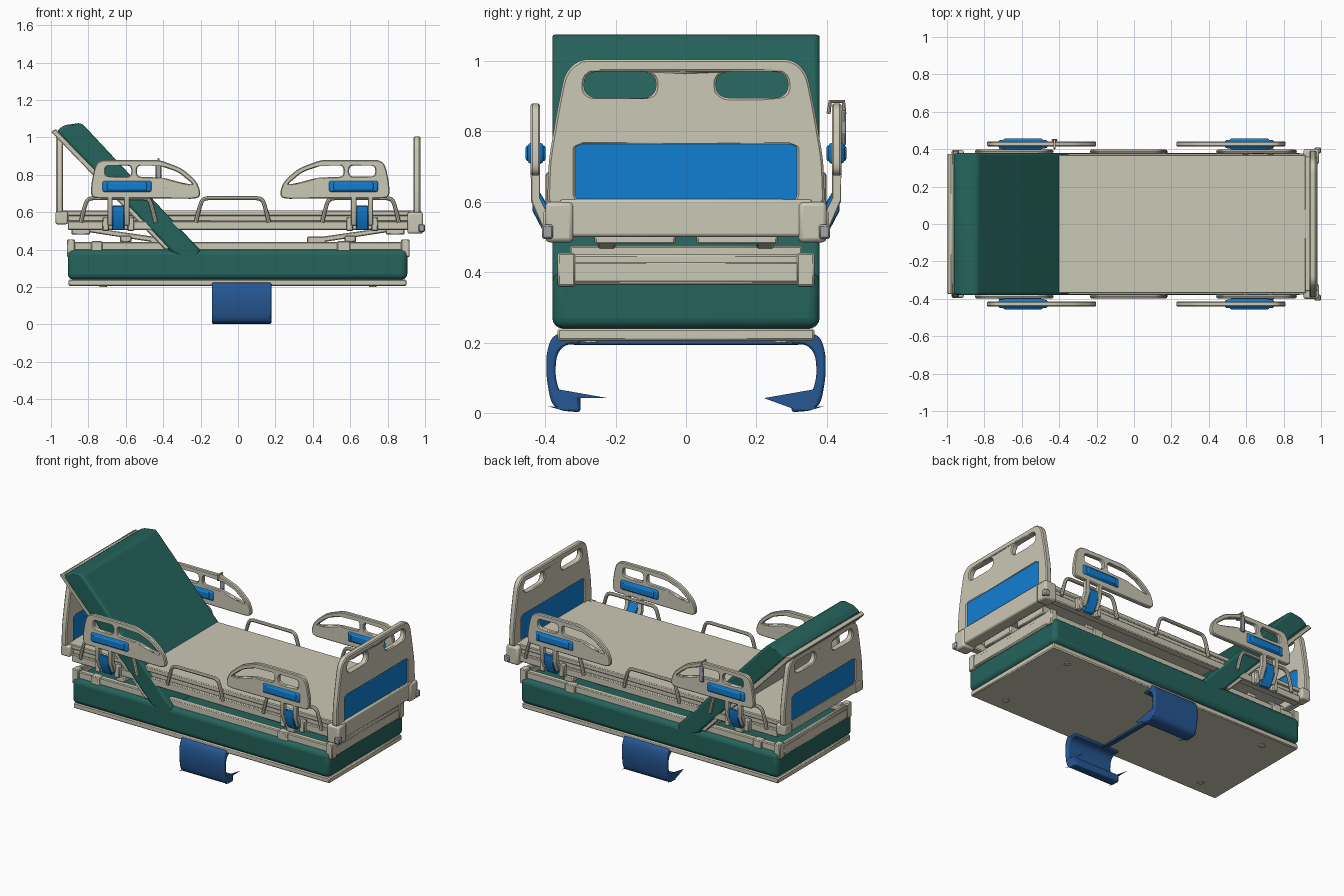
import bpy, bmesh, math
from mathutils import Vector

if "Cube" in bpy.data.objects:
    bpy.data.objects.remove(bpy.data.objects["Cube"])


def mat(name, c):
    m = bpy.data.materials.new(name)
    m.diffuse_color = (*c, 1)
    m.use_nodes = True
    m.node_tree.nodes["Principled BSDF"].inputs["Base Color"].default_value = m.diffuse_color
    return m


CREAM = mat("cream_plastic", (0.60, 0.58, 0.46))
GREEN = mat("green_vinyl", (0.018, 0.125, 0.105))
BLUE = mat("bright_blue", (0.006, 0.21, 0.65))
NAVY = mat("deep_blue", (0.019, 0.095, 0.29))
GREY = mat("grey_plastic", (0.36, 0.38, 0.40))


def finish(name, me, m, bevel=0, seg=1, angle=50):
    bm = bmesh.new()
    bm.from_mesh(me)
    bmesh.ops.remove_doubles(bm, verts=bm.verts, dist=1e-5)
    bmesh.ops.recalc_face_normals(bm, faces=bm.faces)
    bm.to_mesh(me)
    bm.free()
    me.materials.clear()
    me.materials.append(m)
    ob = bpy.data.objects.new(name, me)
    bpy.context.collection.objects.link(ob)
    if bevel:
        b = ob.modifiers.new("bevel", 'BEVEL')
        b.width, b.segments = bevel, seg
        b.limit_method, b.angle_limit = 'ANGLE', math.radians(angle)
        b.use_clamp_overlap = False
    bpy.ops.object.select_all(action='DESELECT')
    ob.select_set(True)
    bpy.context.view_layer.objects.active = ob
    bpy.ops.object.shade_smooth_by_angle(angle=math.radians(35))
    return ob


def box(name, x0, x1, y0, y1, z0, z1, m=CREAM, bevel=0.005, seg=1):
    bm = bmesh.new()
    bmesh.ops.create_cube(bm, size=1)
    for v in bm.verts:
        v.co = ((x0 + x1) / 2 + v.co.x * (x1 - x0), (y0 + y1) / 2 + v.co.y * (y1 - y0),
                (z0 + z1) / 2 + v.co.z * (z1 - z0))
    me = bpy.data.meshes.new(name)
    bm.to_mesh(me)
    bm.free()
    return finish(name, me, m, bevel, seg)


def sided(name, s, x0, x1, y0, y1, z0, z1, *a):
    """Box given for the +y side, placed on side s."""
    return box(name, x0, x1, min(s * y0, s * y1), max(s * y0, s * y1), z0, z1, *a)


def rnd(pts, r, n=5, closed=True):
    """Round the corners of a 2D polygon."""
    out = []
    for i, p in enumerate(pts):
        if not closed and i in (0, len(pts) - 1):
            out.append(tuple(p))
            continue
        p, a, b = Vector(p), Vector(pts[i - 1]), Vector(pts[(i + 1) % len(pts)])
        a = p + (a - p).normalized() * min(r, (a - p).length * 0.49)
        b = p + (b - p).normalized() * min(r, (b - p).length * 0.49)
        for k in range(n + 1):
            t = k / n
            out.append(tuple(a * (1 - t) ** 2 + p * 2 * t * (1 - t) + b * t * t))
    return out


def rect(u0, u1, v0, v1, r):
    return rnd([(u0, v0), (u1, v0), (u1, v1), (u0, v1)], r)


def plate(name, loops, plane, w0, w1, m=CREAM, bevel=0.005, seg=1, angle=50):
    """Filled outline (later loops are holes) in the xz or yz plane, from w0 to w1."""
    cu = bpy.data.curves.new(name, 'CURVE')
    cu.dimensions, cu.fill_mode, cu.extrude = '2D', 'BOTH', abs(w1 - w0) / 2
    for pts in loops:
        s = cu.splines.new('POLY')
        s.points.add(len(pts) - 1)
        for q, (u, v) in zip(s.points, pts):
            q.co = (u, v, 0, 1)
        s.use_cyclic_u = True
    tmp = bpy.data.objects.new("tmp", cu)
    me = bpy.data.meshes.new_from_object(tmp)
    bpy.data.objects.remove(tmp)
    for v in me.vertices:
        a, b, c = v.co
        c += (w0 + w1) / 2
        v.co = (a, c, b) if plane == 'xz' else (c, a, b)
    return finish(name, me, m, bevel, seg, angle)


def tube(name, pts, r, m=CREAM):
    cu = bpy.data.curves.new(name, 'CURVE')
    cu.dimensions, cu.bevel_depth, cu.bevel_resolution, cu.use_fill_caps = '3D', r, 2, True
    s = cu.splines.new('POLY')
    s.points.add(len(pts) - 1)
    for q, p in zip(s.points, pts):
        q.co = (*p, 1)
    tmp = bpy.data.objects.new("tmp", cu)
    me = bpy.data.meshes.new_from_object(tmp)
    bpy.data.objects.remove(tmp)
    return finish(name, me, m)


# base board with fixing discs
box("base_board", -0.905, 0.90, -0.365, 0.365, 0.205, 0.24, CREAM, 0.006)
for sx in (-0.72, 0.72):
    for sy in (-0.27, 0.27):
        tube("fixing_disc", [(sx, sy, 0.2), (sx, sy, 0.21)], 0.02)

# mattress: flat part and raised back
box("mattress", -0.91, 0.905, -0.38, 0.38, 0.24, 0.40, GREEN, 0.03, 4)
plate("mattress_back", [[(-0.97, 1.035), (-0.93, 1.065), (-0.84, 1.078), (-0.815, 1.055),
                         (-0.2, 0.395), (-0.24, 0.33), (-0.36, 0.39)]], 'xz', -0.38, 0.38, GREEN, 0.015, 3, 25)
plate("back_board", [[(-1.0, 1.03), (-0.975, 1.045), (-0.35, 0.405), (-0.395, 0.405)]], 'xz', -0.375, 0.375)

# lower frame
for s in (-1, 1):
    sided("lower_side_rail", s, -0.9, 0.9, 0.315, 0.352, 0.39, 0.44)
    for x0, x1, t in ((-0.915, -0.872, 0.455), (0.872, 0.918, 0.455), (-0.785, -0.725, 0.445), (0.53, 0.60, 0.445)):
        sided("lower_frame_bracket", s, x0, x1, 0.315, 0.365, 0.36, t)
for x in (-0.912, 0.892):
    box("lower_end_beam", x, x + 0.022, -0.34, 0.34, 0.365, 0.45)
    box("lower_end_ridge", x - 0.002, x + 0.024, -0.32, 0.32, 0.37, 0.43)

# lifting links between frames
for s in (-1, 1):
    for x0, x1 in ((-0.84, -0.42), (0.84, 0.42)):
        plate("lift_link", [[(x0, 0.50), (x0, 0.525), (x1, 0.465), (x1, 0.435)]], 'xz', s * 0.2, s * 0.25)
        sided("lift_foot", s, x1 - 0.05, x1 + 0.05, 0.12, 0.25, 0.43, 0.47)
        sided("lift_mount", s, x0 - 0.05, x0 + 0.05, 0.03, 0.26, 0.48, 0.53)
for x in (-0.6, 0.6):
    box("lift_cross_beam", x - 0.03, x + 0.03, -0.33, 0.33, 0.44, 0.475)

# upper frame and deck
box("deck", -0.94, 0.92, -0.37, 0.37, 0.58, 0.61)
for s in (-1, 1):
    sided("upper_side_rail", s, -0.91, 0.92, 0.33, 0.378, 0.505, 0.553)
    sided("upper_rail_web", s, -0.91, 0.92, 0.33, 0.362, 0.55, 0.585)
    # deck edge handles
    for a, b in ((-0.84, -0.44), (-0.225, 0.165), (0.45, 0.86)):
        path = rnd([(a, 0.545), (a + 0.012, 0.60), (a + 0.035, 0.675), (b - 0.035, 0.675),
                    (b - 0.012, 0.60), (b, 0.545)], 0.03, 4, False)
        tube("edge_handle", [(x, s * 0.388, z) for x, z in path], 0.011)

# head and foot boards
half = [(0.395, 0.585), (0.39, 0.72), (0.368, 0.85), (0.345, 0.965), (0.305, 1.005)]
outline = rnd([(y, z) for y, z in half] + [(-y, z) for y, z in reversed(half)], 0.03)
for name, x0, x1 in (("foot", 0.938, 0.975), ("head", -0.972, -0.935)):
    plate(name + "_board", [outline, rect(0.085, 0.29, 0.895, 0.97, 0.045), rect(-0.29, -0.085, 0.895, 0.97, 0.045),
                            rect(-0.315, 0.315, 0.605, 0.763, 0.02)], 'yz', x0, x1, CREAM, 0.006)
    box(name + "_board_panel", x0 + 0.005, x1 - 0.005, -0.318, 0.318, 0.59, 0.766, BLUE, 0)
box("foot_base", 0.905, 0.982, -0.36, 0.36, 0.50, 0.608, CREAM, 0.01, 2)
box("head_base", -0.972, -0.915, -0.36, 0.36, 0.54, 0.608, CREAM, 0.008, 2)
for s in (-1, 1):
    sided("foot_corner", s, 0.905, 0.99, 0.32, 0.40, 0.485, 0.60, CREAM, 0.012, 2)
    sided("foot_bumper", s, 0.965, 1.0, 0.378, 0.41, 0.495, 0.535, GREY, 0.005)
    sided("head_corner", s, -0.975, -0.91, 0.32, 0.395, 0.535, 0.605, CREAM, 0.01, 2)

# folding side guards
guard = [(-0.787, 0.675), (-0.785, 0.75), (-0.765, 0.85), (-0.735, 0.88), (-0.42, 0.88), (-0.30, 0.835),
         (-0.22, 0.765), (-0.198, 0.70), (-0.215, 0.672), (-0.29, 0.672), (-0.40, 0.70), (-0.45, 0.672)]
slot = [(-0.54, 0.85), (-0.43, 0.852), (-0.32, 0.815), (-0.235, 0.745), (-0.30, 0.758), (-0.40, 0.785), (-0.54, 0.79)]
guard[-3:] = [(-0.30, 0.672)]
for s in (-1, 1):
    for f in (0, 1):
        fx = lambda x: 0.024 - x if f else x
        loops = [rnd(guard, 0.035), rect(-0.71, -0.57, 0.79, 0.85, 0.028), rnd(slot, 0.025)]
        loops = [[(fx(x), z) for x, z in l] for l in loops]
        plate("side_guard", loops, 'xz', s * 0.415, s * 0.442, CREAM, 0.005)

        def span(a, b):
            return sorted((fx(a), fx(b)))
        # grip shaped like a lens seen from above
        a, b = span(-0.725, -0.462)
        sided("guard_grip", s, a, b, 0.405, 0.45, 0.708, 0.768, BLUE, 0.01, 2)
        a, b = span(-0.70, -0.487)
        sided("guard_grip_bulge", s, a, b, 0.399, 0.456, 0.715, 0.761, BLUE, 0.008, 2)
        # swing arms, hinge cover and clamps
        for c in (-0.685, -0.595):
            a, b = span(c - 0.014, c + 0.014)
            plate("guard_arm", [[(s * y, z) for y, z in ((0.415, 0.70), (0.442, 0.70), (0.44, 0.60), (0.41, 0.53),
                                                         (0.375, 0.53), (0.415, 0.61))]], 'yz', a, b, CREAM, 0.003)
            d = -0.022 if c < -0.64 else 0.022
            a, b = span(c + d - 0.018, c + d + 0.018)
            sided("guard_clamp", s, a, b, 0.37, 0.405, 0.50, 0.575)
        a, b = span(-0.673, -0.607)
        plate("hinge_cover", [[(s * y, z) for y, z in ((0.42, 0.635), (0.437, 0.635), (0.437, 0.575), (0.40, 0.505),
                                                       (0.375, 0.505), (0.375, 0.56))]], 'yz', a, b, BLUE, 0.004)

# hand control hooked on the rear guard
box("hand_control", -0.44, -0.41, 0.442, 0.455, 0.76, 0.86, GREY, 0.004)
tube("control_hook", [(-0.425, 0.45, 0.85), (-0.425, 0.448, 0.885), (-0.425, 0.41, 0.885), (-0.425, 0.405, 0.85)], 0.006)

# curved support legs
for s in (-1, 1):
    outer = [(0.30, 0.002), (0.362, 0.006), (0.385, 0.03), (0.398, 0.11), (0.396, 0.18), (0.375, 0.228), (0.30, 0.222)]
    inner = [(0.30, 0.195), (0.345, 0.195), (0.368, 0.165), (0.372, 0.11), (0.362, 0.065), (0.345, 0.05), (0.30, 0.05)]
    prof = [outer[0]] + rnd(outer, 0.03, 4, False)[1:] + rnd(inner, 0.02, 4, False)
    plate("support_leg", [[(s * y, z) for y, z in prof]], 'yz', -0.14, 0.178, NAVY, 0.008, 2)
box("support_crossbar", -0.06, -0.03, -0.32, 0.32, 0.193, 0.21, NAVY, 0.003)
